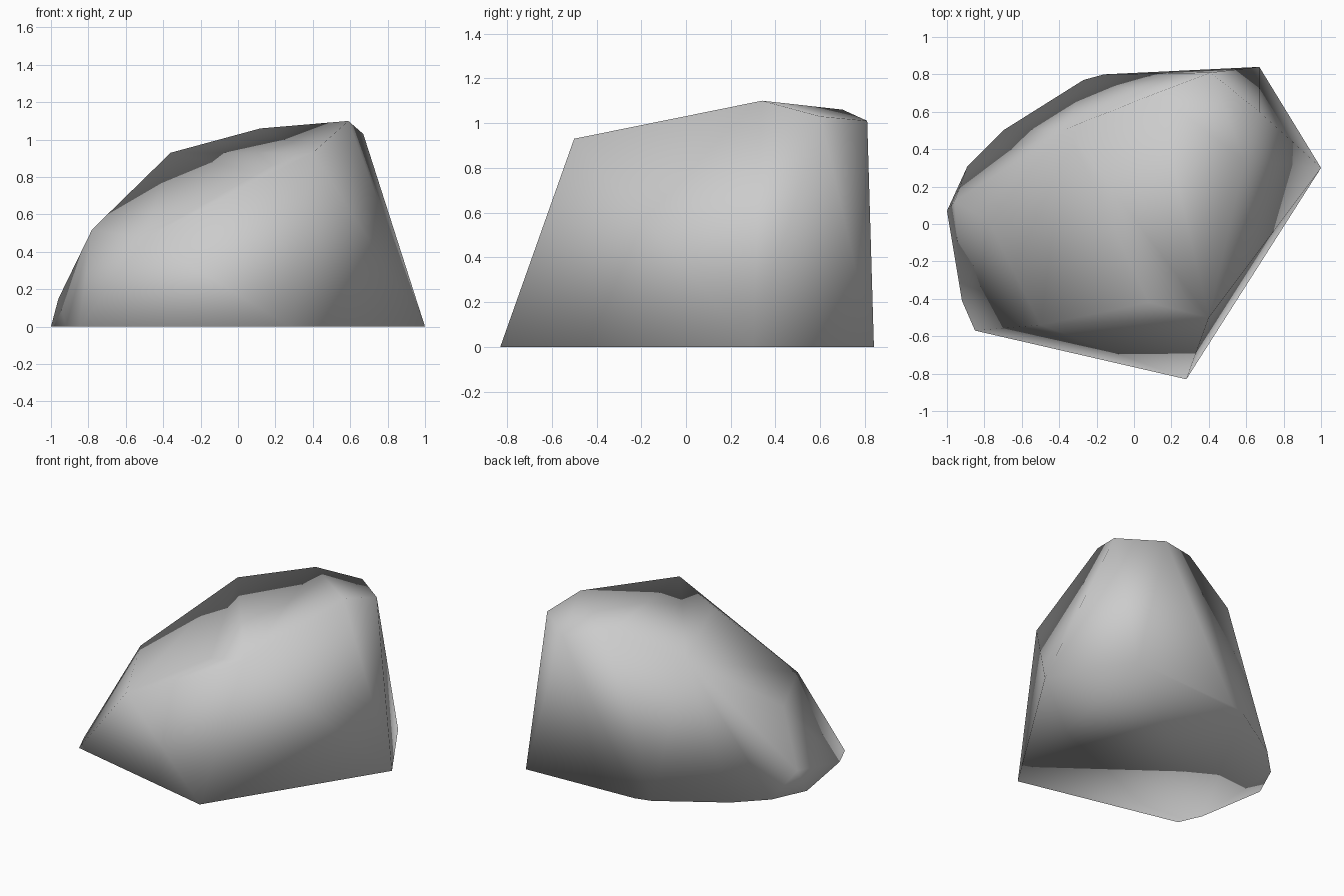
import bpy, bmesh

if "Cube" in bpy.data.objects:
    bpy.data.objects.remove(bpy.data.objects["Cube"], do_unlink=True)

# Stone colour
stone = bpy.data.materials.new("stone_grey")
stone.use_nodes = True
colour = (0.6, 0.6, 0.6, 1)
stone.diffuse_color = colour
stone.node_tree.nodes["Principled BSDF"].inputs["Base Color"].default_value = colour

# Ground outline, counter-clockwise from the front corner
footprint = [(.28, -.83), (1, .3), (.67, .84), (-.16, .8), (-.27, .77), (-.7, .5),
             (-.89, .31), (-1, .07), (-.92, -.41), (-.85, -.57)]

# Peaks and shoulders of the boulder
crown = [(.59, .34, 1.1), (.12, .7, 1.06), (.41, .81, 1.01), (.67, .6, 1.03),
         (.4, -.5, .93), (-.36, .51, .93), (-.78, .02, .52), (-.5, -.54, .475),
         (.08, -.42, .83), (-.96, .12, .15)]

# Wrap the corners in one closed skin
bm = bmesh.new()
for x, y in footprint:
    bm.verts.new((x, y, 0))
for corner in crown:
    bm.verts.new(corner)
hull = bmesh.ops.convex_hull(bm, input=bm.verts[:])
loose = {g for g in hull["geom_interior"] + hull["geom_unused"]
         if isinstance(g, bmesh.types.BMVert)}
bmesh.ops.delete(bm, geom=list(loose), context="VERTS")
bmesh.ops.recalc_face_normals(bm, faces=bm.faces[:])

# Merge the flat underside, then round the shading over the whole rock
under = [f for f in bm.faces if f.normal.z < -.99]
bmesh.ops.dissolve_faces(bm, faces=under)
for face in bm.faces:
    face.smooth = True

mesh = bpy.data.meshes.new("boulder")
bm.to_mesh(mesh)
bm.free()
mesh.materials.append(stone)
bpy.context.collection.objects.link(bpy.data.objects.new("boulder", mesh))
